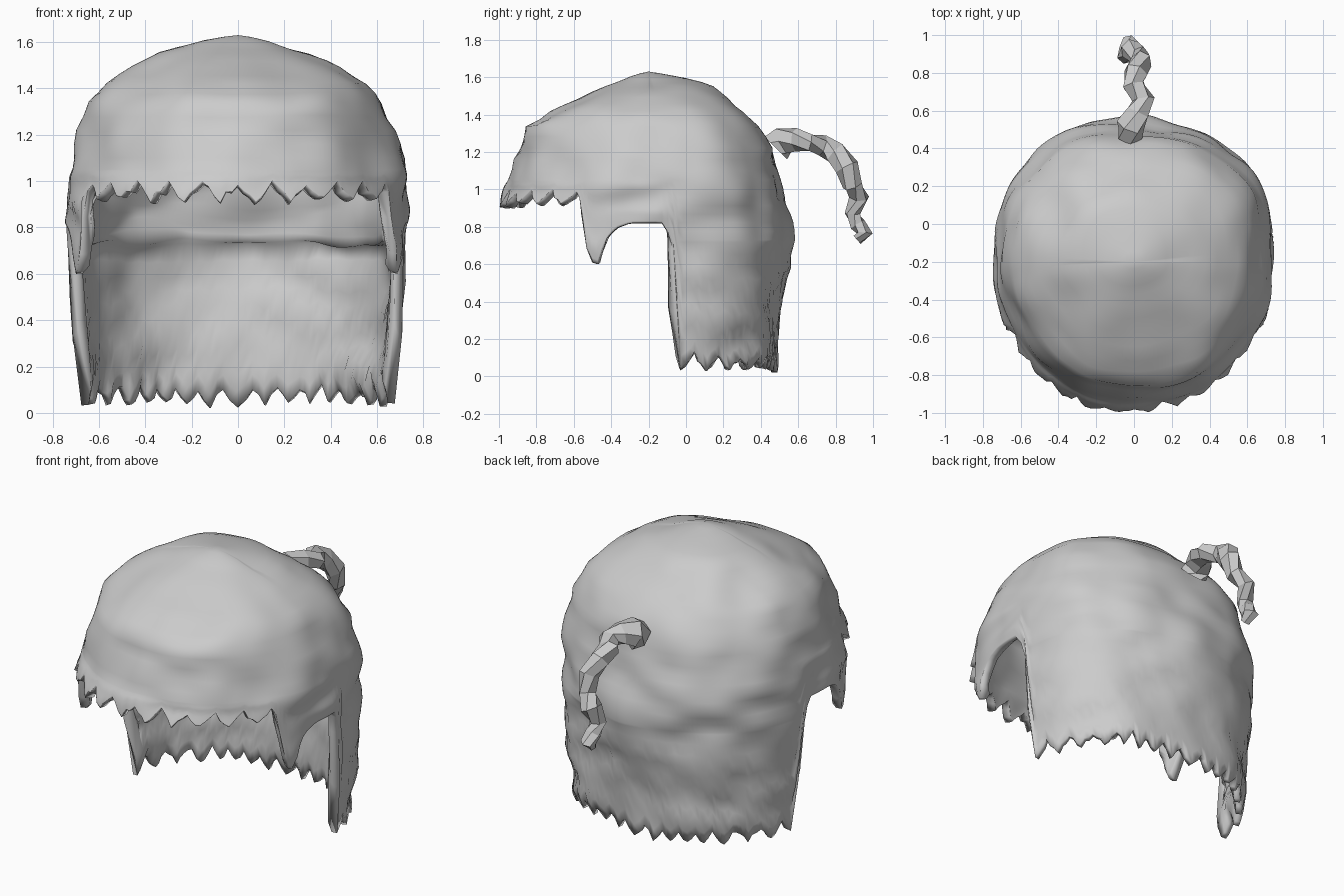
import bpy, bmesh, math, random
from mathutils import Vector, noise

if "Cube" in bpy.data.objects:
    bpy.data.objects.remove(bpy.data.objects["Cube"])

random.seed(4)
COLS, CY = 180, -0.2

# height, then front / side / back radius of the hair shell
PROFILE = [(1.63, 0, 0, 0), (1.615, .07, .11, .1), (1.59, .13, .19, .2), (1.55, .23, .32, .34),
           (1.49, .37, .43, .44), (1.42, .53, .55, .52), (1.34, .67, .63, .59), (1.22, .69, .69, .66),
           (1.10, .73, .72, .69), (1.02, .77, .735, .715), (.88, .81, .74, .745), (.72, .80, .73, .76),
           (.4, .76, .72, .72), (.1, .74, .695, .69), (0, .74, .685, .68)]
# lower hairline: angle from front, height (bangs, side lock, ear arch, long back)
HEM = [(0, .955), (63, .955), (65, .73), (67, .64), (69, .58), (71, .62), (73, .72), (77, .79),
       (83, .82), (94, .82), (97, .75), (99, .6), (101, .08), (180, .065)]


def lerp_table(table, key, col):
    for a, b in zip(table, table[1:]):
        if min(a[0], b[0]) <= key <= max(a[0], b[0]):
            t = (key - a[0]) / (b[0] - a[0])
            return a[col] + t * (b[col] - a[col])
    return table[-1][col]


def spow(v, e):
    return math.copysign(abs(v) ** e, v)


def shell_point(deg, z):
    a = math.radians(deg)
    e = 1.0 if math.cos(a) > 0 else .88      # round front, squarer back
    s, c = spow(math.sin(a), e), spow(math.cos(a), e)
    f = lerp_table(PROFILE, z, 1 if c > 0 else 3)
    p = Vector((lerp_table(PROFILE, z, 2) * s, CY - f * c, z))
    # soft lumps in the hair
    n = noise.noise(p * 2.6 + Vector((3, 1, 7))) + .8 * noise.noise(Vector((p.x * 4, p.y * 4, p.z * 8)))
    out = Vector((s, -c, .3)) * n * .034 * min(1, f / .3)
    return p + Vector((out.x, out.y, out.z if z > 1.2 else 0))


def hem_height(j):
    deg = j * 360 / COLS
    d = min(deg, 360 - deg)
    z = lerp_table(HEM, d, 1)
    period, amp = (6, .036) if d < 62 else (6, .04) if 101 < d < 150 else (4, .04) if d > 101 else (1, 0)
    wave = abs((j % period) / period - .5) * 4 - 1
    return max(.0, z + amp * (wave + random.uniform(-.4, .4)))


def make_object(name, bm):
    me = bpy.data.meshes.new(name)
    bm.to_mesh(me)
    bm.free()
    ob = bpy.data.objects.new(name, me)
    bpy.context.collection.objects.link(ob)
    return ob


# Hair shell: dome rows, then rows running down to the ragged hem
bm = bmesh.new()
top = bm.verts.new((0, CY, 1.63))
weights = [.6]
hem = [hem_height(j) for j in range(COLS)]
dome = [1.622, 1.605, 1.59, 1.57, 1.55, 1.52, 1.49, 1.455, 1.42, 1.38, 1.34, 1.28, 1.22, 1.16, 1.10]
UPPER, LOWER = 8, 10
rows = []
for i in range(len(dome) + UPPER + LOWER + 1):
    row = []
    for j in range(COLS):
        k = i - len(dome)
        back = 101 <= j * 360 / COLS <= 259
        mid = .73 if back else 1.05 + (hem[j] - 1.05) * .45
        if k < 0:
            z = dome[i]
        elif k < UPPER:
            z = 1.05 + (mid - 1.05) * k / (UPPER - 1)
        else:   # long back starts just under the inner ledge
            t = (k - UPPER) / LOWER
            z = mid - .012 + (hem[j] - mid + .012) * t
        row.append(bm.verts.new(shell_point(j * 360 / COLS, z)))
        ledge = back and 0 <= k < UPPER          # thicker inner lining above the ledge
        weights.append(.35 if k == UPPER + LOWER else 1.0 if ledge else .6)
    rows.append(row)
for j in range(COLS):
    k = (j + 1) % COLS
    bm.faces.new((top, rows[0][j], rows[0][k]))
    for a, b in zip(rows, rows[1:]):
        bm.faces.new((a[j], b[j], b[k], a[k]))
hair = make_object("hair_shell", bm)
group = hair.vertex_groups.new(name="thickness")
for i, w in enumerate(weights):
    group.add([i], w, 'REPLACE')
mod = hair.modifiers.new("thickness", 'SOLIDIFY')
mod.thickness, mod.offset, mod.vertex_group = .09, -1, "thickness"
for p in hair.data.polygons:
    p.use_smooth = True

# Twisted tail: flattened six-sided section swept along a wavy path (x, y, z, radius)
PATH = [(-.02, .48, 1.22, .085), (-.02, .52, 1.26, .085), (.02, .59, 1.265, .07), (.05, .66, 1.25, .06),
        (0, .73, 1.235, .065), (.01, .80, 1.195, .07), (.04, .86, 1.12, .065), (.03, .89, 1.02, .055),
        (-.02, .925, .96, .06), (-.04, .89, .87, .05), (-.03, .92, .81, .05), (-.02, .955, .765, .05),
        (-.02, .915, .73, .03)]
bm = bmesh.new()
pts = [Vector(p[:3]) for p in PATH]
rings = []
for i, p in enumerate(pts):
    d = (pts[min(i + 1, len(pts) - 1)] - pts[max(i - 1, 0)]).normalized()
    u = d.cross(Vector((1, 0, 0))).normalized()
    v = d.cross(u)
    tw = i * .5
    e1, e2 = u * math.cos(tw) + v * math.sin(tw), v * math.cos(tw) - u * math.sin(tw)
    r = PATH[i][3]
    rings.append([bm.verts.new(p + e1 * r * math.cos(k * math.pi / 3)
                               + e2 * r * .85 * math.sin(k * math.pi / 3)) for k in range(6)])
for a, b in zip(rings, rings[1:]):
    for k in range(6):
        bm.faces.new((a[k], a[(k + 1) % 6], b[(k + 1) % 6], b[k]))
bm.faces.new(rings[0])
bm.faces.new(rings[-1])
bmesh.ops.recalc_face_normals(bm, faces=bm.faces)
make_object("twisted_tail", bm)
